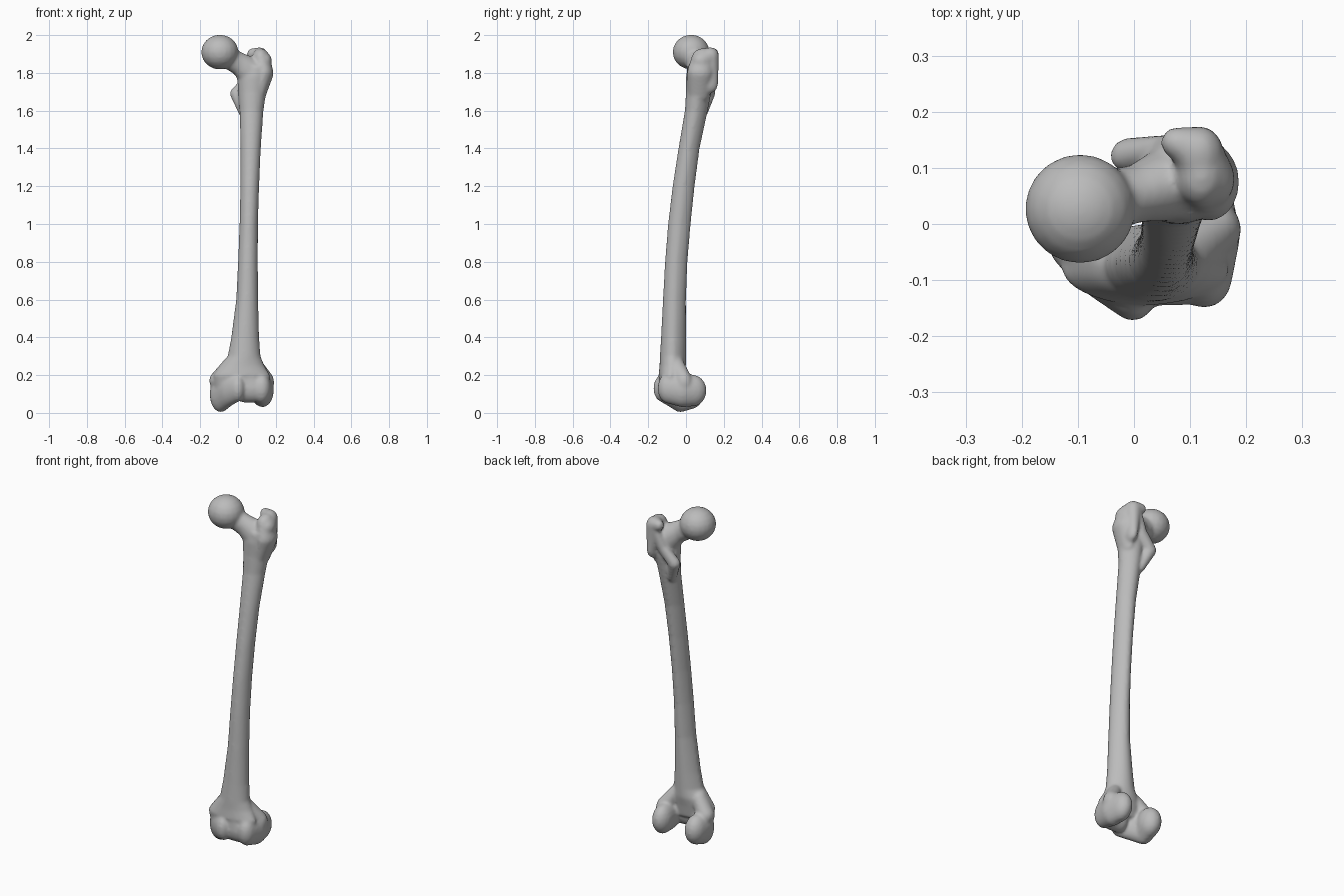
import bpy, bmesh, math
from mathutils import Vector

old = bpy.data.objects.get("Cube")
if old:
    bpy.data.objects.remove(old, do_unlink=True)

bone_mat = bpy.data.materials.new("bone grey")
bone_mat.use_nodes = True
color = (0.5, 0.5, 0.5, 1)
bone_mat.diffuse_color = color
bone_mat.node_tree.nodes["Principled BSDF"].inputs["Base Color"].default_value = color

bm = bmesh.new()


def blob_points(center, radii, steps=10):
    """Points on an ellipsoid."""
    points = []
    for i in range(steps + 1):
        polar = math.pi * i / steps
        for j in range(steps * 2):
            turn = math.pi * j / steps
            unit = Vector((math.sin(polar) * math.cos(turn),
                           math.sin(polar) * math.sin(turn), math.cos(polar)))
            points.append(Vector(center) + unit * Vector(radii))
            if i in (0, steps):
                break
    return points


def add_hull(*blobs):
    """Stretch a convex skin around a few ellipsoids and add it to the bone."""
    part = bmesh.new()
    for center, radii in blobs:
        for point in blob_points(center, radii):
            part.verts.new(point)
    result = bmesh.ops.convex_hull(part, input=part.verts[:])
    loose = {v for v in result["geom_interior"] + result["geom_unused"]
             if isinstance(v, bmesh.types.BMVert)}
    bmesh.ops.delete(part, geom=list(loose), context="VERTS")
    bmesh.ops.recalc_face_normals(part, faces=part.faces[:])
    mesh = bpy.data.meshes.new("part")
    part.to_mesh(mesh)
    part.free()
    bm.from_mesh(mesh)
    bpy.data.meshes.remove(mesh)


def add_chain(*blobs):
    for first, second in zip(blobs, blobs[1:]):
        add_hull(first, second)


def add_loft(rows, sides=32):
    """Skin rings given as height, x range and y range, narrower at the back."""
    rings = []
    for z, x0, x1, y0, y1 in rows:
        ring = []
        for k in range(sides):
            a = math.tau * k / sides
            narrow = 1 - 0.2 * max(0, math.sin(a))
            ring.append(bm.verts.new((
                (x0 + x1) / 2 + (x1 - x0) / 2 * math.cos(a) * narrow,
                (y0 + y1) / 2 + (y1 - y0) / 2 * math.sin(a), z)))
        rings.append(ring)
    for low, high in zip(rings, rings[1:]):
        for k in range(sides):
            n = (k + 1) % sides
            bm.faces.new((low[k], low[n], high[n], high[k]))
    bm.faces.new(rings[0][::-1])
    bm.faces.new(rings[-1])


# Bowed shaft with flared ends
add_loft([
    (0.13, -0.12, 0.17, -0.13, -0.02),
    (0.2, -0.13, 0.17, -0.145, -0.01),
    (0.25, -0.095, 0.14, -0.14, 0),
    (0.3, -0.055, 0.12, -0.138, 0),
    (0.4, -0.036, 0.112, -0.132, 0),
    (0.6, -0.01, 0.107, -0.122, 0),
    (0.8, 0, 0.105, -0.111, 0.008),
    (1, 0.008, 0.106, -0.095, 0.025),
    (1.2, 0.012, 0.112, -0.071, 0.046),
    (1.4, 0.013, 0.121, -0.04, 0.072),
    (1.6, 0.008, 0.135, -0.006, 0.115),
    (1.7, 0, 0.15, 0, 0.135),
    (1.78, -0.005, 0.165, 0, 0.14),
    (1.84, 0.03, 0.165, 0.01, 0.13),
])

# Ball head and neck
add_hull(((-0.096, 0.027, 1.91), (0.099, 0.098, 0.092)))
add_chain(((-0.06, 0.04, 1.885), (0.05, 0.055, 0.06)),
          ((0.01, 0.055, 1.845), (0.05, 0.052, 0.063)),
          ((0.075, 0.075, 1.79), (0.07, 0.07, 0.09)))

# Greater trochanter: outer wall, top crest and a hook around the hollow
add_chain(((0.11, 0.07, 1.7), (0.04, 0.06, 0.06)),
          ((0.135, 0.075, 1.8), (0.053, 0.07, 0.06)),
          ((0.12, 0.09, 1.88), (0.045, 0.06, 0.05)))
add_chain(((0.14, 0.08, 1.86), (0.04, 0.05, 0.05)),
          ((0.115, 0.13, 1.89), (0.042, 0.044, 0.046)),
          ((0.075, 0.145, 1.9), (0.028, 0.028, 0.03)))
add_hull(((0.115, 0.125, 1.89), (0.045, 0.05, 0.045)),
         ((0.125, 0.12, 1.74), (0.03, 0.05, 0.05)))

# Lesser trochanter with the crest leading to it
add_chain(((0.1, 0.145, 1.87), (0.025, 0.025, 0.03)),
          ((0.06, 0.135, 1.77), (0.03, 0.025, 0.03)),
          ((-0.008, 0.122, 1.69), (0.035, 0.032, 0.035)),
          ((0.03, 0.085, 1.59), (0.025, 0.03, 0.03)))

# Inner condyle, sweeping from the back to the front ridge
add_chain(((-0.085, 0.022, 0.105), (0.06, 0.075, 0.085)),
          ((-0.092, -0.03, 0.1), (0.058, 0.06, 0.097)),
          ((-0.05, -0.085, 0.125), (0.055, 0.05, 0.09)),
          ((-0.002, -0.128, 0.13), (0.04, 0.045, 0.07)))
add_hull(((-0.105, -0.035, 0.17), (0.048, 0.05, 0.05)),
         ((-0.05, -0.06, 0.24), (0.04, 0.05, 0.05)))

# Outer condyle
add_chain(((0.122, 0.035, 0.118), (0.055, 0.074, 0.084)),
          ((0.13, -0.02, 0.12), (0.06, 0.06, 0.09)),
          ((0.125, -0.095, 0.13), (0.05, 0.055, 0.08)))
add_hull(((0.15, -0.01, 0.16), (0.042, 0.045, 0.06)),
         ((0.09, -0.06, 0.26), (0.035, 0.05, 0.04)))

# Groove floor between the front ridges
add_hull(((0.03, -0.09, 0.13), (0.05, 0.055, 0.075)),
         ((0.085, -0.09, 0.13), (0.05, 0.055, 0.075)),
         ((0.04, -0.085, 0.24), (0.05, 0.05, 0.04)))

bmesh.ops.recalc_face_normals(bm, faces=bm.faces[:])
mesh = bpy.data.meshes.new("thigh_bone")
bm.to_mesh(mesh)
bm.free()
mesh.materials.append(bone_mat)
bone = bpy.data.objects.new("thigh_bone", mesh)
bpy.context.collection.objects.link(bone)
bpy.context.view_layer.objects.active = bone
bone.select_set(True)

# Fuse the parts into one soft skin
fuse = bone.modifiers.new("fuse", "REMESH")
fuse.mode = "VOXEL"
fuse.voxel_size = 0.008
fuse.use_smooth_shade = True
soften = bone.modifiers.new("soften", "SMOOTH")
soften.factor = 0.5
soften.iterations = 8
for name in ("fuse", "soften"):
    bpy.ops.object.modifier_apply(modifier=name)
bpy.ops.object.shade_smooth()
